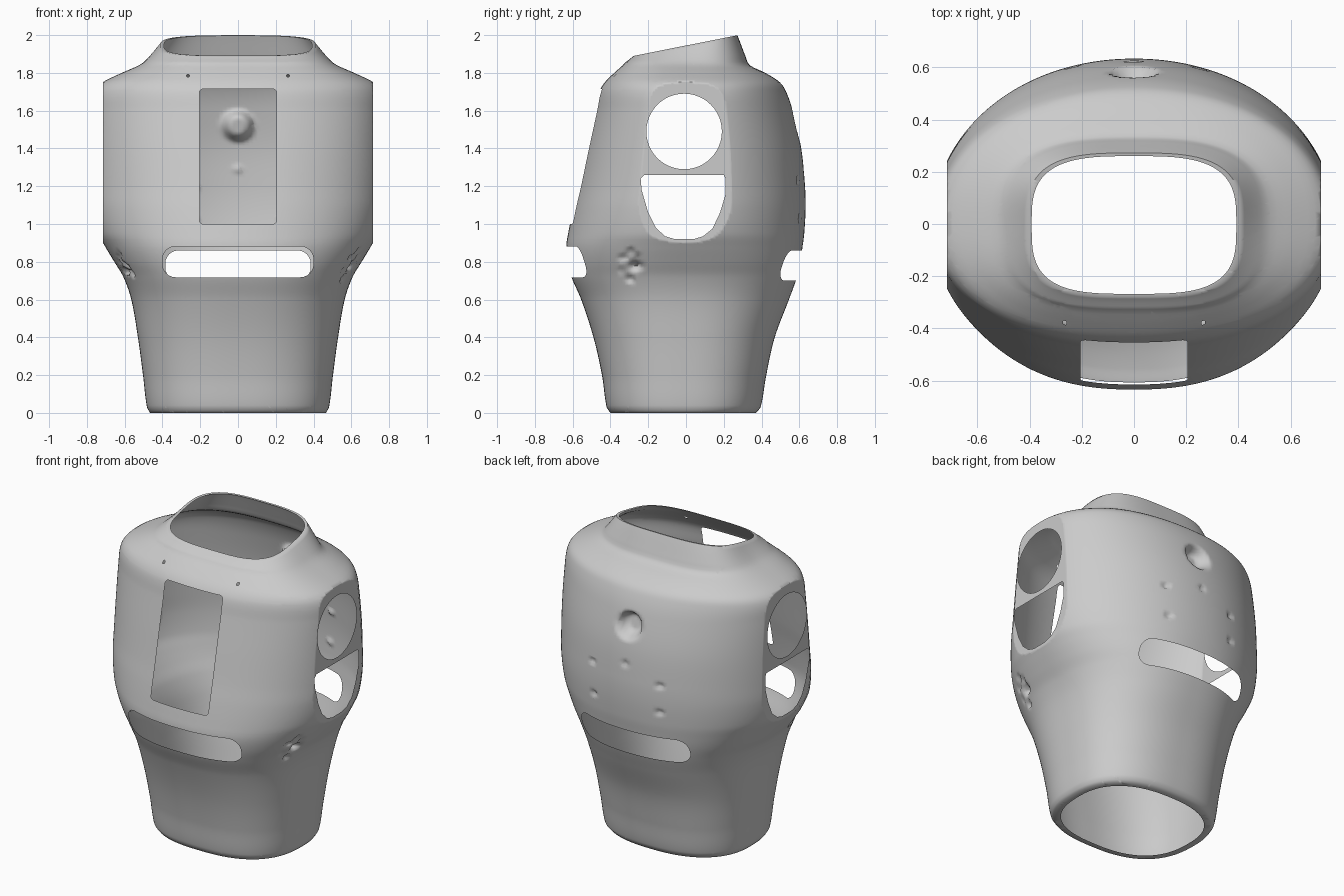
import bpy, bmesh, math, random
from mathutils import Vector

if "Cube" in bpy.data.objects:
    bpy.data.objects.remove(bpy.data.objects["Cube"])

random.seed(4)
SEGS, STEPS, FLAT = 240, 150, 0.715

# Body profile: z, half width, front depth, back depth, squareness, tilt
ROWS = [
    (0.00, .465, .400, .370, 2.4, 0), (0.03, .482, .420, .395, 2.4, 0),
    (0.20, .503, .445, .425, 2.4, 0), (0.40, .530, .490, .470, 2.38, 0),
    (0.60, .565, .555, .545, 2.34, 0), (0.72, .607, .607, .588, 2.3, 0),
    (0.80, .655, .627, .605, 2.25, 0), (0.88, .703, .634, .617, 2.17, 0),
    (0.95, .740, .624, .626, 2.1, 0), (1.08, .767, .598, .633, 2.05, 0),
    (1.20, .772, .570, .630, 2.03, 0), (1.40, .772, .527, .610, 2.03, 0),
    (1.60, .767, .482, .565, 2.05, 0), (1.70, .755, .460, .530, 2.1, 0),
    (1.75, .717, .430, .497, 2.2, 0), (1.80, .615, .380, .420, 2.4, 0),
    (1.84, .525, .335, .338, 2.7, 0), (1.865, .490, .322, .320, 2.9, .03),
    (1.945, .410, .280, .272, 3.2, .2),
]


def profile(z):
    """Smooth Hermite interpolation of the profile rows."""
    i = max(k for k in range(len(ROWS) - 1) if ROWS[k][0] <= z + 1e-9)
    a, b = ROWS[i], ROWS[i + 1]
    p, q = ROWS[max(i - 1, 0)], ROWS[min(i + 2, len(ROWS) - 1)]
    h = b[0] - a[0]
    t = (z - a[0]) / h
    out = []
    for c in range(1, 6):
        m0 = (b[c] - p[c]) / (b[0] - p[0]) * h
        m1 = (q[c] - a[c]) / (q[0] - a[0]) * h
        d = b[c] - a[c]
        out.append(a[c] + m0 * t + (3 * d - 2 * m0 - m1) * t * t
                   + (m0 + m1 - 2 * d) * t ** 3)
    return out


def power(v, n):
    return math.copysign(abs(v) ** (2 / n), v)


def loft(bm):
    """Skin of stacked rings, with a narrow inward lip at both ends."""
    top = ROWS[-1][0]
    levels = [(top * s / STEPS, 1) for s in range(STEPS + 1)]
    levels = [(0, .91)] + levels + [(top, .955)]
    rings = []
    for z, scale in levels:
        w, front, back, n, tilt = profile(min(z, top - 1e-6))
        ring = []
        for k in range(SEGS):
            a = 2 * math.pi * k / SEGS
            back_half = math.sin(a) > 0
            m = n if back_half else n + .15
            x = w * power(math.cos(a), m) * scale
            y = power(math.sin(a), m) * (back if back_half else front) * scale
            ring.append(bm.verts.new((x, y, z + tilt * y)))
        rings.append(ring)
    for r0, r1 in zip(rings, rings[1:]):
        for k in range(SEGS):
            j = (k + 1) % SEGS
            bm.faces.new((r0[k], r0[j], r1[j], r1[k]))


def flatten_sides(bm):
    for s in (-1, 1):
        geom = bm.verts[:] + bm.edges[:] + bm.faces[:]
        bmesh.ops.bisect_plane(bm, geom=geom, dist=1e-5,
                               plane_co=(s * FLAT, 0, 0), plane_no=(s, 0, 0))
    for v in bm.verts:
        v.co.x = max(-FLAT, min(FLAT, v.co.x))


def dent(bm, axis, side, u, z, radius, depth):
    """Push the skin inwards along an axis (0 = x, 1 = y)."""
    for v in bm.verts:
        if v.co[axis] * side > 0.2:
            d = math.hypot(v.co[1 - axis] - u, v.co.z - z) / radius
            if d < 1:
                t = min(1, (1 - d) * 1.8)
                v.co[axis] -= side * depth * t * t * (3 - 2 * t)


def cut(bm, axis, side, outline):
    """Cut a convex outline (u, z) through one side of the skin."""
    mark = bm.faces.layers.int.get("cut") or bm.faces.layers.int.new("cut")

    def point(u, z):
        p = Vector((0, 0, z))
        p[1 - axis] = u
        return p
    pts = [point(*p) for p in outline]
    mid = sum(pts, Vector()) / len(pts)
    for f in bm.faces:
        f[mark] = int(f.calc_center_median()[axis] * side > 0.15)
    along = Vector((0, 0, 0))
    along[axis] = 1
    for a, b in zip(pts, pts[1:] + pts[:1]):
        no = (b - a).cross(along).normalized()
        if no.dot(mid - a) > 0:
            no = -no
        faces = [f for f in bm.faces if f[mark]]
        edges = list({e for f in faces for e in f.edges})
        verts = list({v for f in faces for v in f.verts})
        bmesh.ops.bisect_plane(bm, geom=verts + edges + faces, dist=1e-5,
                               plane_co=a, plane_no=no)
        for f in bm.faces:
            if f[mark] and no.dot(f.calc_center_median() - a) > 0:
                f[mark] = 0
    bmesh.ops.delete(bm, geom=[f for f in bm.faces if f[mark]], context='FACES')


def rounded(u0, u1, z0, z1, r, n=6):
    """Rounded rectangle outline."""
    pts = []
    for i, (cu, cz) in enumerate(((u1 - r, z1 - r), (u0 + r, z1 - r),
                                  (u0 + r, z0 + r), (u1 - r, z0 + r))):
        for k in range(n + 1):
            a = math.pi / 2 * (i + k / n)
            pts.append((cu + r * math.cos(a), cz + r * math.sin(a)))
    return pts


bm = bmesh.new()
loft(bm)
flatten_sides(bm)

# Back socket and small screw dents
dent(bm, 1, 1, 0, 1.52, .095, .07)
for u, z in ((-.23, 1.2), (.25, 1.23), (-.23, 1.03), (.24, 1.03), (0, 1.29)):
    dent(bm, 1, 1, u, z, .026, .015)

# Rough pitted patches low on the flanks
for side in (-1, 1):
    for _ in range(18):
        a, r = random.uniform(0, 6.28), random.uniform(0, .08)
        dent(bm, 0, side, -.275 + r * math.cos(a), .78 + r * math.sin(a),
             .025, random.uniform(.006, .016))

# Chest window, waist slots and collar pinholes
cut(bm, 1, -1, rounded(-.205, .205, 1.0, 1.715, .02, 3))
cut(bm, 1, -1, rounded(-.4, .4, .718, .882, .07))
cut(bm, 1, 1, rounded(-.385, .385, .70, .86, .07))
for u in (-.265, .265):
    cut(bm, 1, -1, rounded(u - .007, u + .007, 1.778, 1.792, .003, 1))

# Arm holes and the openings below them
circle = [(-.01 + .2 * math.cos(2 * math.pi * k / 48),
           1.49 + .2 * math.sin(2 * math.pi * k / 48)) for k in range(48)]
lower = [(-.22, 1.26), (.20, 1.26), (.21, 1.24), (.21, 1.16), (.18, 1.06),
         (.14, .975), (.09, .935), (.04, .92), (-.06, .92), (-.11, .935),
         (-.16, .98), (-.20, 1.06), (-.235, 1.18), (-.24, 1.24)]
for side in (-1, 1):
    cut(bm, 0, side, circle)
    cut(bm, 0, side, lower)

bmesh.ops.recalc_face_normals(bm, faces=bm.faces)
mesh = bpy.data.meshes.new("torso_shell")
bm.to_mesh(mesh)
bm.free()
torso = bpy.data.objects.new("torso_shell", mesh)
bpy.context.collection.objects.link(torso)
bpy.context.view_layer.objects.active = torso
torso.select_set(True)
bpy.ops.object.shade_smooth_by_angle(angle=math.radians(60))
